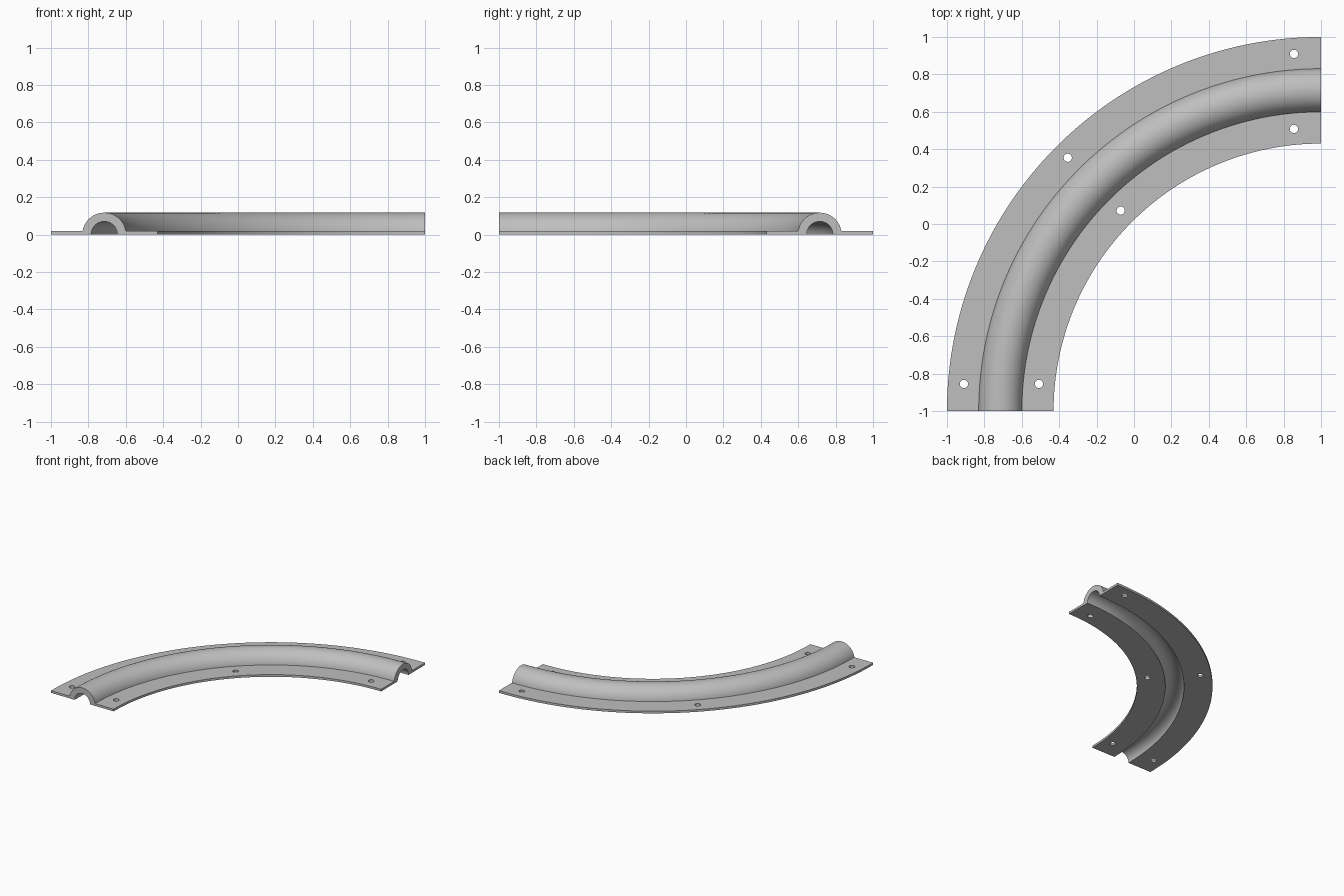
import bpy, bmesh
from math import pi, cos, sin, asin, sqrt, radians
from mathutils import Vector, Matrix

cube = bpy.data.objects.get("Cube")
if cube:
    bpy.data.objects.remove(cube, do_unlink=True)

CENTRE = Vector((1, -1, 0))          # centre of the quarter bend
R_IN, R_MID, R_OUT = 1.43, 1.715, 2.0
PLATE = 0.018                        # flange thickness
TUBE_OUT, TUBE_IN = 0.117, 0.07      # half-pipe radii
HOLE_R, HOLE_OFFSET, END_INSET = 0.022, 0.2, 0.145

grey = bpy.data.materials.new("plain grey")
grey.use_nodes = True
colour = (0.52, 0.52, 0.52, 1)
grey.diffuse_color = colour
grey.node_tree.nodes["Principled BSDF"].inputs["Base Color"].default_value = colour


def make_object(name, bm):
    bmesh.ops.recalc_face_normals(bm, faces=bm.faces)
    mesh = bpy.data.meshes.new(name)
    bm.to_mesh(mesh)
    bm.free()
    mesh.materials.append(grey)
    obj = bpy.data.objects.new(name, mesh)
    bpy.context.collection.objects.link(obj)
    return obj


def arc(radius, start, end, steps):
    angles = [start + (end - start) * i / steps for i in range(steps + 1)]
    return [(R_MID + radius * cos(a), radius * sin(a)) for a in angles]


# Cross-section: two flat flanges joined by a half pipe, as (radius, height)
join = asin(PLATE / TUBE_OUT)
profile = [(R_OUT, 0), (R_OUT, PLATE)]
profile += arc(TUBE_OUT, join, pi - join, 32)
profile += [(R_IN, PLATE), (R_IN, 0)]
profile += arc(TUBE_IN, pi, 0, 32)

# Sweep the section through a quarter turn and close both ends
bm = bmesh.new()
verts = [bm.verts.new(CENTRE + Vector((-r, 0, z))) for r, z in profile]
edges = [bm.edges.new((v, verts[i - 1])) for i, v in enumerate(verts)]
bmesh.ops.spin(bm, geom=verts + edges, cent=CENTRE, axis=(0, 0, 1),
               angle=-pi / 2, steps=90)
bmesh.ops.holes_fill(bm, edges=[e for e in bm.edges if e.is_boundary], sides=0)
channel = make_object("curved_channel", bm)

# Screw holes: a pair at each end and a pair in the middle
bm = bmesh.new()
for side in (-1, 1):
    r = R_MID + side * HOLE_OFFSET
    along = sqrt(r * r - END_INSET ** 2)
    diagonal = r * cos(radians(45))
    for dx, dy in ((along, END_INSET), (diagonal, diagonal), (END_INSET, along)):
        place = Matrix.Translation(CENTRE + Vector((-dx, dy, PLATE / 2)))
        bmesh.ops.create_cone(bm, cap_ends=True, segments=32, radius1=HOLE_R,
                              radius2=HOLE_R, depth=0.1, matrix=place)
cutter = make_object("hole_cutter", bm)
cutter.hide_render = True

cut = channel.modifiers.new("screw_holes", 'BOOLEAN')
cut.operation = 'DIFFERENCE'
cut.solver = 'EXACT'
cut.object = cutter
bpy.ops.object.select_all(action='DESELECT')
channel.select_set(True)
bpy.context.view_layer.objects.active = channel
bpy.ops.object.modifier_apply(modifier=cut.name)
bpy.data.objects.remove(cutter, do_unlink=True)

# Smooth along the bend, crisp at the flange joins and ends
bpy.ops.object.shade_smooth_by_angle(angle=radians(30))
